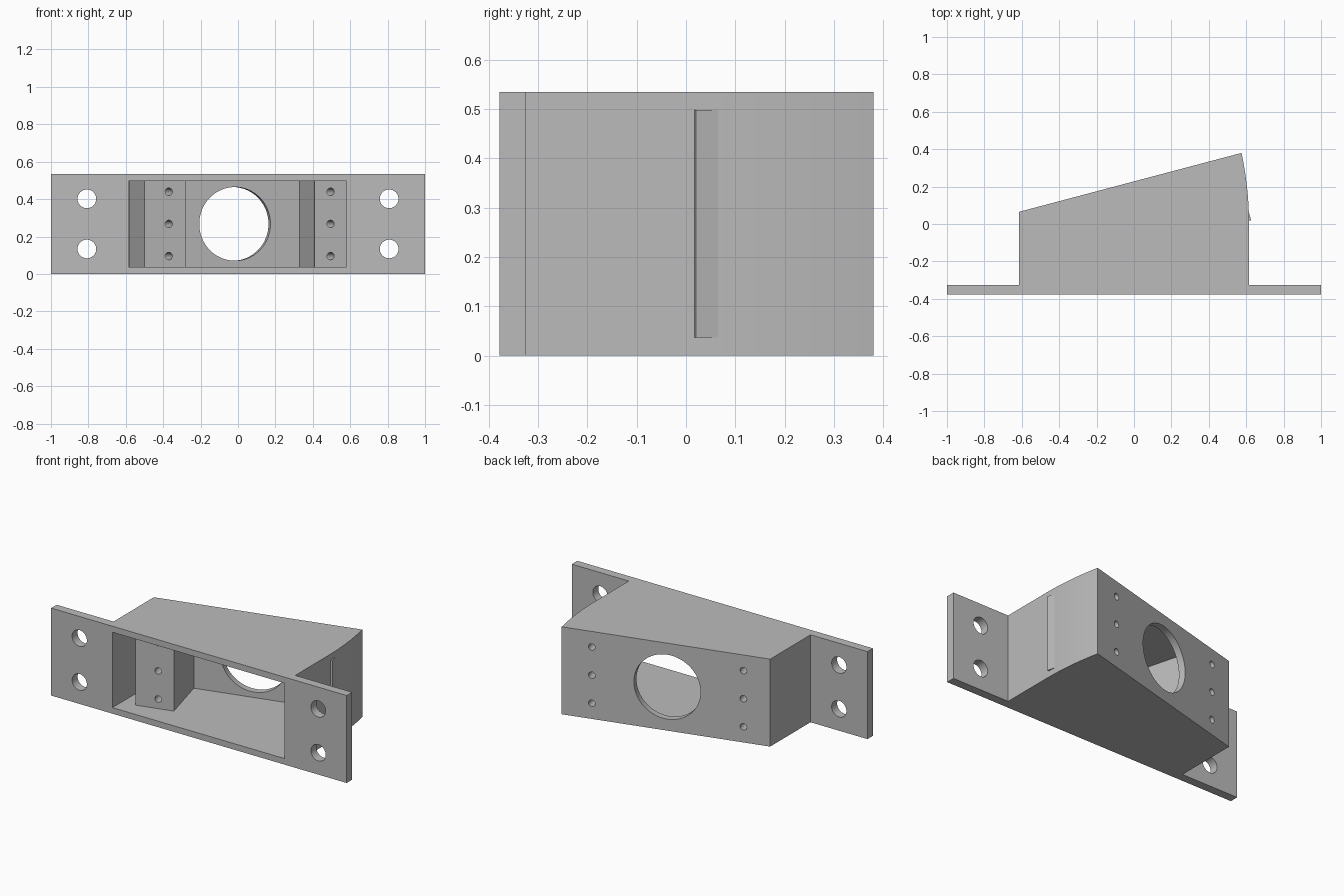
import bpy, bmesh, math
from mathutils import Vector, Matrix

cube = bpy.data.objects.get("Cube")
if cube:
    bpy.data.objects.remove(cube, do_unlink=True)

grey = bpy.data.materials.new("plain grey")
grey.use_nodes = True
colour = (0.5, 0.5, 0.5, 1)
grey.diffuse_color = colour
grey.node_tree.nodes["Principled BSDF"].inputs["Base Color"].default_value = colour

HEIGHT, MID = 0.535, 0.2675
FLOOR, CEILING = 0.037, 0.498

# Frame of the slanted wall: u runs along it, v runs inward from its outer face
corner, tip = Vector((-0.615, 0.065)), Vector((0.575, 0.38))
along = (tip - corner).normalized()
inward = Vector((along.y, -along.x))


def wall(u, v):
    return tuple(corner + along * u + inward * v)


def make_object(name, bm):
    bmesh.ops.recalc_face_normals(bm, faces=bm.faces)
    mesh = bpy.data.meshes.new(name)
    bm.to_mesh(mesh)
    bm.free()
    mesh.materials.append(grey)
    obj = bpy.data.objects.new(name, mesh)
    bpy.context.collection.objects.link(obj)
    return obj


def prism(name, outline, low, high):
    bm = bmesh.new()
    face = bm.faces.new([bm.verts.new((x, y, low)) for x, y in outline])
    top = bmesh.ops.extrude_face_region(bm, geom=[face])["geom"]
    bmesh.ops.translate(bm, vec=(0, 0, high - low),
                        verts=[v for v in top if isinstance(v, bmesh.types.BMVert)])
    return make_object(name, bm)


def drill(name, centre, axis, radius, length, sides):
    turn = Vector(axis).to_track_quat("Z", "Y").to_matrix().to_4x4()
    bm = bmesh.new()
    bmesh.ops.create_cone(bm, cap_ends=True, segments=sides, radius1=radius,
                          radius2=radius, depth=length,
                          matrix=Matrix.Translation(centre) @ turn)
    return make_object(name, bm)


# Outer bracket: mounting flange, box body, bowed left side
bow = []
for i in range(13):
    y = tip.y * i / 12
    bow.append((0.615 - 0.04 * (y / tip.y) ** 2, y))
outline = [(-1, -0.378), (1, -0.378), (1, -0.325), (0.615, -0.325)]
outline += bow + [tuple(corner), (-0.615, -0.325), (-1, -0.325)]
bracket = prism("bracket_body", outline, 0, HEIGHT)

# Hollow, leaving two screw blocks standing on the slanted wall
BLOCK = 0.361
right_root = wall(0.023, 0.045)
left_front = wall(1.144, BLOCK)
hollow = [(-0.585, -0.5), (0.58, -0.5), (0.58, left_front[1]),
          wall(0.965, BLOCK), wall(0.965, 0.041), wall(0.251, 0.041),
          wall(0.251, BLOCK), wall(0.023, BLOCK), right_root,
          (-0.585, right_root[1])]
cutters = [prism("hollow_cutter", hollow, FLOOR, CEILING)]

# Large round opening and screw holes square to the slanted wall
axis = (inward.x, inward.y, 0)
cutters.append(drill("opening_cutter", (*wall(0.608, 0.02), MID), axis, 0.197, 0.2, 64))
for u in (0.158, 1.053):
    for dz in (-0.172, 0, 0.172):
        cutters.append(drill("screw_cutter", (*wall(u, 0.18), MID + dz),
                             axis, 0.02, 0.5, 24))

# Flange mounting holes
for x in (-0.808, 0.808):
    for dz in (-0.134, 0.134):
        cutters.append(drill("mounting_cutter", (x, -0.35, MID + dz),
                             (0, 1, 0), 0.05, 0.2, 32))

for cutter in cutters:
    mod = bracket.modifiers.new("cut", "BOOLEAN")
    mod.operation, mod.solver, mod.object = "DIFFERENCE", "EXACT", cutter
bpy.context.view_layer.objects.active = bracket
bracket.select_set(True)
for mod in list(bracket.modifiers):
    bpy.ops.object.modifier_apply(modifier=mod.name)
for cutter in cutters:
    bpy.data.objects.remove(cutter, do_unlink=True)

# Corner of the left screw block breaking through the bowed side
prism("screw_block_corner", [wall(1.188, BLOCK), wall(1.188, 0.28),
                             wall(1.15, 0.28), wall(1.15, BLOCK)], FLOOR, CEILING)

bpy.ops.object.select_all(action="DESELECT")
bracket.select_set(True)
bpy.context.view_layer.objects.active = bracket
bpy.ops.object.shade_smooth_by_angle(angle=math.radians(20))
